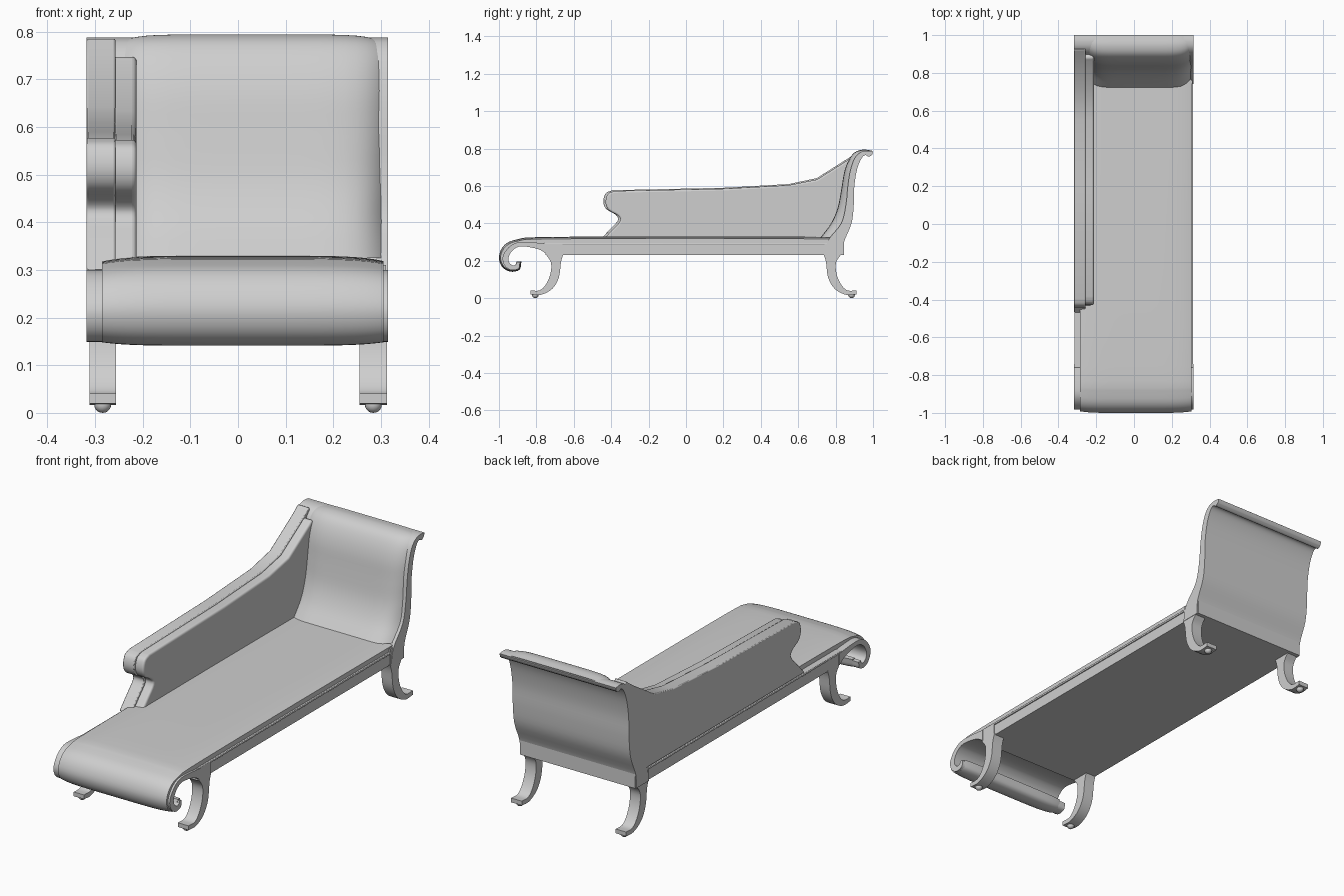
import bpy
import bmesh
import math
from mathutils import Vector

cube = bpy.data.objects.get("Cube")
if cube:
    bpy.data.objects.remove(cube, do_unlink=True)

grey = bpy.data.materials.new("pale_grey")
grey.use_nodes = True
COLOUR = (0.62, 0.62, 0.62, 1)
grey.diffuse_color = COLOUR
grey.node_tree.nodes["Principled BSDF"].inputs["Base Color"].default_value = COLOUR


def finish(name, bm, bevel=0, segments=3, angle=40):
    bmesh.ops.recalc_face_normals(bm, faces=bm.faces[:])
    mesh = bpy.data.meshes.new(name)
    bm.to_mesh(mesh)
    bm.free()
    mesh.materials.append(grey)
    obj = bpy.data.objects.new(name, mesh)
    bpy.context.collection.objects.link(obj)
    if bevel:
        mod = obj.modifiers.new("soft_edges", "BEVEL")
        mod.width = bevel
        mod.segments = segments
        mod.limit_method = "ANGLE"
        mod.angle_limit = math.radians(50)
    bpy.ops.object.select_all(action="DESELECT")
    obj.select_set(True)
    bpy.context.view_layer.objects.active = obj
    bpy.ops.object.shade_smooth_by_angle(angle=math.radians(angle))
    return obj


def spline(points, steps=4):
    """Smooth curve through side-profile points (y, z)."""
    p = [Vector(q) for q in points]
    p = [2 * p[0] - p[1]] + p + [2 * p[-1] - p[-2]]
    out = []
    for a, b, c, d in zip(p, p[1:], p[2:], p[3:]):
        for i in range(steps):
            t = i / steps
            out.append(0.5 * (2 * b + (c - a) * t + (2 * a - 5 * b + 4 * c - d) * t ** 2
                              + (3 * b - a - 3 * c + d) * t ** 3))
    return out + [p[-2]]


def extrude(name, profile, x0, x1, bevel=0, segments=3):
    """Side profile made solid between two x positions."""
    bm = bmesh.new()
    face = bm.faces.new([bm.verts.new((x0, y, z)) for y, z in profile])
    side = bmesh.ops.extrude_face_region(bm, geom=[face])
    moved = [v for v in side["geom"] if isinstance(v, bmesh.types.BMVert)]
    bmesh.ops.translate(bm, verts=moved, vec=(x1 - x0, 0, 0))
    return finish(name, bm, bevel, segments)


def band(name, outer, inner, x0, x1, drop=0, power=6, columns=24):
    """Curved slab between two paths; the outer side sinks by drop at both ends."""
    outer, inner = spline(outer), spline(inner)
    count = columns if drop else 1
    bm = bmesh.new()
    rings = []
    for i in range(count + 1):
        t = -math.cos(math.pi * i / count)
        sink = drop * abs(t) ** power
        x = (x0 + x1) / 2 + t * (x1 - x0) / 2
        loop = [o.lerp(n, sink) for o, n in zip(outer, inner)] + inner[::-1]
        rings.append([bm.verts.new((x, p.x, p.y)) for p in loop])
    for a, b in zip(rings, rings[1:]):
        for j in range(len(a)):
            k = (j + 1) % len(a)
            bm.faces.new((a[j], a[k], b[k], b[j]))
    half = len(outer)
    for ring in (rings[0], rings[-1]):
        for j in range(half - 1):
            bm.faces.new((ring[j], ring[j + 1], ring[-2 - j], ring[-1 - j]))
    return finish(name, bm)


def box(name, x0, x1, y0, y1, z0, z1, bevel=0):
    return extrude(name, [(y0, z0), (y1, z0), (y1, z1), (y0, z1)], x0, x1, bevel)


# Base frame with thin moulding along its top edge
box("base_frame", -0.31, 0.308, -0.75, 0.84, 0.23, 0.292)
box("base_moulding", -0.316, 0.313, -0.76, 0.842, 0.284, 0.295, 0.003)

# Scrolled front of the frame
band("front_scroll",
     [(-.74, .29), (-.82, .298), (-.9, .298), (-.95, .27), (-.98, .22),
      (-.97, .175), (-.935, .15), (-.895, .158), (-.888, .19)],
     [(-.74, .232), (-.79, .262), (-.88, .277), (-.925, .257), (-.948, .22),
      (-.945, .19), (-.925, .175), (-.91, .18), (-.905, .193)],
     -0.318, 0.315)

# Upholstered seat rolling over the scroll
band("seat_cushion",
     [(.8, .328), (0, .33), (-.75, .327), (-.9, .315), (-.97, .285), (-1, .225),
      (-.985, .17), (-.94, .142), (-.89, .152), (-.88, .195)],
     [(.8, .285), (0, .285), (-.75, .285), (-.88, .28), (-.94, .258), (-.965, .22),
      (-.955, .185), (-.93, .17), (-.915, .175), (-.905, .197)],
     -0.285, 0.305, drop=0.25)

# Curved backrest shell with a rolled top
band("backrest_frame",
     [(.74, .23), (.76, .31), (.83, .4), (.855, .5), (.865, .6), (.878, .68),
      (.9, .745), (.93, .778), (.965, .788), (1, .785)],
     [(.84, .23), (.845, .3), (.885, .4), (.897, .5), (.9, .6), (.915, .69),
      (.937, .745), (.958, .765), (.978, .756), (.996, .768)],
     -0.318, 0.315)
box("backrest_base", -0.314, 0.311, 0.74, 0.845, 0.23, 0.31)

band("backrest_cushion",
     [(.72, .325), (.775, .4), (.81, .48), (.83, .58), (.845, .67), (.868, .735),
      (.9, .778), (.945, .794), (.995, .789)],
     [(.79, .325), (.85, .4), (.875, .5), (.885, .6), (.895, .68), (.915, .74),
      (.938, .765), (.96, .775), (.99, .775)],
     -0.25, 0.306, drop=0.85, power=8)

# Single side arm: outer frame and softer inner pad
arm_front = [(-.47, .3), (-.41, .365), (-.365, .415), (-.375, .445), (-.425, .475),
             (-.442, .515), (-.43, .56), (-.395, .577)]
arm_top = [(.2, .59), (.55, .61), (.7, .642), (.87, .75), (.92, .787)]
arm_back = [(.935, .76), (.91, .69), (.895, .6), (.885, .5), (.87, .4), (.83, .3)]
arm_profile = spline(arm_front) + [Vector(p) for p in arm_top] + spline(arm_back)
extrude("arm_frame", arm_profile, -0.318, -0.257, 0.004, 2)

pad_front = [(y + 0.012, z - 0.004) for y, z in arm_front]
pad_top = [(.2, .585), (.55, .604), (.7, .634), (.86, .735), (.88, .75)]
pad_back = [(.9, .74), (.89, .66), (.88, .55), (.86, .42), (.82, .3)]
pad_profile = spline(pad_front) + [Vector(p) for p in pad_top] + spline(pad_back)
extrude("arm_pad", pad_profile, -0.265, -0.213, 0.016, 4)

# Sabre legs with feet, ball ends and blocks over the rail
leg_outer = [(-.75, .235), (-.722, .19), (-.725, .13), (-.748, .075), (-.782, .042), (-.832, .041)]
leg_inner = [(-.832, .02), (-.775, .018), (-.715, .05), (-.68, .11), (-.668, .195), (-.655, .235)]
leg = spline(leg_outer) + spline(leg_inner)
for end, place in (("front", lambda y: y), ("rear", lambda y: 0.08 - y)):
    for side, x0, x1 in (("right", -0.312, -0.256), ("left", 0.255, 0.313)):
        label = end + "_" + side
        extrude(label + "_leg", [(place(y), z) for y, z in leg], x0, x1)
        ys = sorted((place(-0.745), place(-0.66)))
        box(label + "_block", x0, x1, ys[0], ys[1], 0.228, 0.288)
        bm = bmesh.new()
        bmesh.ops.create_uvsphere(bm, u_segments=16, v_segments=10, radius=0.018)
        bmesh.ops.translate(bm, verts=bm.verts[:], vec=((x0 + x1) / 2, place(-0.805), 0.018))
        finish(label + "_ball", bm)
